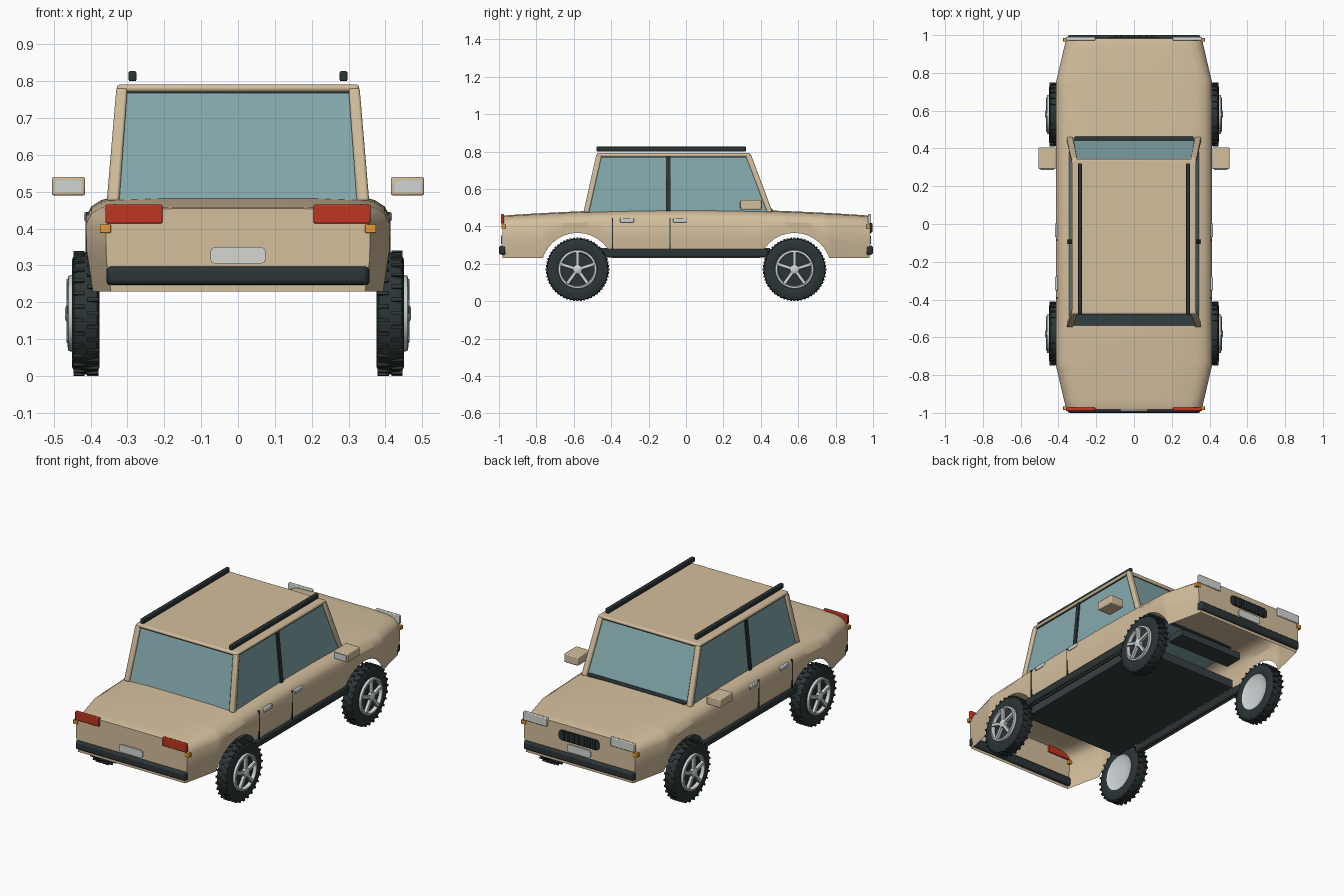
import bpy, bmesh, math
from mathutils import Vector, Matrix

if "Cube" in bpy.data.objects:
    bpy.data.objects.remove(bpy.data.objects["Cube"])


def material(name, rgb):
    m = bpy.data.materials.new(name)
    m.diffuse_color = (*rgb, 1)
    m.use_nodes = True
    m.node_tree.nodes["Principled BSDF"].inputs["Base Color"].default_value = m.diffuse_color
    return m


TAN = material("tan_paint", (0.66, 0.52, 0.34))
GLASS = material("blue_glass", (0.235, 0.40, 0.42))
DARK = material("dark_rubber", (0.025, 0.035, 0.037))
FLOOR = material("dark_underside", (0.04, 0.052, 0.056))
RED = material("red_lens", (0.52, 0.035, 0.016))
AMBER = material("amber_lens", (0.80, 0.32, 0.035))
SILVER = material("silver_metal", (0.62, 0.66, 0.67))
PALE = material("pale_plate", (0.66, 0.69, 0.64))


def finish(name, bm, mat, bevel=0, segs=2):
    bmesh.ops.recalc_face_normals(bm, faces=bm.faces)
    me = bpy.data.meshes.new(name)
    bm.to_mesh(me)
    bm.free()
    me.materials.append(mat)
    ob = bpy.data.objects.new(name, me)
    bpy.context.collection.objects.link(ob)
    if bevel:
        b = ob.modifiers.new("bevel", "BEVEL")
        b.width, b.segments = bevel, segs
    return ob


def add_box(bm, x, y, z, rot=None):
    c = Vector((sum(x) / 2, sum(y) / 2, sum(z) / 2))
    m = Matrix.Translation(c) @ Matrix.Diagonal((x[1] - x[0], y[1] - y[0], z[1] - z[0], 1))
    bmesh.ops.create_cube(bm, size=1, matrix=(rot @ m) if rot else m)


def box(name, mat, x, y, z, bevel=0, segs=2):
    bm = bmesh.new()
    add_box(bm, sorted(x), sorted(y), sorted(z))
    return finish(name, bm, mat, bevel, segs)


def hexa(name, mat, lower, upper, bevel=0):
    """Solid between a lower and an upper quad."""
    bm = bmesh.new()
    a = [bm.verts.new(p) for p in lower]
    b = [bm.verts.new(p) for p in upper]
    bm.faces.new(a)
    bm.faces.new(b)
    for i in range(4):
        j = (i + 1) % 4
        bm.faces.new((a[i], a[j], b[j], b[i]))
    return finish(name, bm, mat, bevel)


def plate(name, mat, x, z, y, r):
    """Plate facing y with rounded corners in x and z."""
    bm = bmesh.new()
    pts = []
    for k, (cx, cz) in enumerate([(x[1] - r, z[1] - r), (x[0] + r, z[1] - r),
                                  (x[0] + r, z[0] + r), (x[1] - r, z[0] + r)]):
        for a in (0, 45, 90):
            t = math.radians(a + 90 * k)
            pts.append((cx + r * math.cos(t), cz + r * math.sin(t)))
    rings = [[bm.verts.new((p[0], yy, p[1])) for p in pts] for yy in y]
    for ring in rings:
        bm.faces.new(ring)
    for i in range(len(pts)):
        j = (i + 1) % len(pts)
        bm.faces.new((rings[0][i], rings[0][j], rings[1][j], rings[1][i]))
    return finish(name, bm, mat)


def lathe(name, mat, profile, origin, side, n=40, closed=True):
    """Spin (x, radius) pairs about the axle."""
    bm = bmesh.new()
    rings = []
    for i in range(n):
        t = 2 * math.pi * i / n
        rings.append([bm.verts.new((origin[0] + side * x, origin[1] + r * math.cos(t),
                                    origin[2] + r * math.sin(t))) for x, r in profile])
    for i in range(n):
        a, b = rings[i], rings[(i + 1) % n]
        for k in range(len(profile) if closed else len(profile) - 1):
            l = (k + 1) % len(profile)
            bm.faces.new((a[k], a[l], b[l], b[k]))
    bmesh.ops.remove_doubles(bm, verts=bm.verts, dist=0.0002)
    return finish(name, bm, mat)


# Body shell: cross-sections along y, lower edge follows the wheel arches
AXLE, ARCH = 0.58, 0.195
foot = math.sqrt(ARCH ** 2 - 0.06 ** 2)


def lower_edge(y):
    d = abs(abs(y) - AXLE)
    return 0.17 + math.sqrt(ARCH ** 2 - d * d) if d < foot - 1e-5 else 0.23


half = [0, 0.2, AXLE - foot - 0.001]
half += [AXLE - foot * math.cos(math.pi * i / 16) * 0.9999 for i in range(17)]
half += [AXLE + foot + 0.001, 0.85, 0.93, 0.97, 0.982]
stations = [-y for y in reversed(half[1:])] + half
bm = bmesh.new()
rings = []
for y in stations:
    a = abs(y)
    w = 1 - 0.13 * max(0, a - 0.75) / 0.23
    top = 0.493 - 0.036 * a * a - (0.003 if a > 0.975 else 0)
    bot = lower_edge(y)
    sec = [(0.2, top - 0.001), (0.335, top - 0.006), (0.372, top - 0.016), (0.398, top - 0.033),
           (0.413, top - 0.06), (0.411, bot + (top - 0.06 - bot) * 0.5),
           (0.411 - (0.37 - bot) * 0.1, bot)]
    pts = [(-x, z) for x, z in reversed(sec)] + sec
    rings.append([bm.verts.new((x * w, y, z)) for x, z in pts])
for a, b in zip(rings, rings[1:]):
    for i in range(len(a) - 1):
        bm.faces.new((a[i], a[i + 1], b[i + 1], b[i]))
bm.faces.new(rings[0])
bm.faces.new(rings[-1])
finish("body_shell", bm, TAN)

# Underside
box("floor_pan", FLOOR, (-0.33, 0.33), (-0.53, 0.45), (0.235, 0.285))
box("engine_tray", FLOOR, (-0.21, 0.21), (0.55, 0.66), (0.28, 0.32))

# Cabin glass, roof and pillars
B0, B1, T0, T1, ZB, ZT = -0.538, 0.448, -0.463, 0.332, 0.475, 0.778


def rect(x, y0, y1, z):
    return [(-x, y0, z), (x, y0, z), (x, y1, z), (-x, y1, z)]


hexa("cabin_glass", GLASS, rect(0.345, B0, B1, ZB), rect(0.316, T0, T1, ZT))
box("roof", TAN, (-0.329, 0.329), (-0.478, 0.345), (0.771, 0.791), 0.009, 3)
hexa("roof_trim", DARK, rect(0.321, -0.469, 0.338, 0.767), rect(0.32, -0.467, 0.335, 0.772))
for s in (-1, 1):
    for name, yb, yt, d in (("rear_pillar", -0.548, -0.48, 1), ("front_pillar", 0.463, 0.348, -1)):
        def foot_quad(x, y, z, w):
            return [(s * x, y, z), (s * (x - w), y, z), (s * (x - w), y + d * 0.03, z),
                    (s * x, y + d * 0.03, z)]
        hexa(name, TAN, foot_quad(0.356, yb, 0.475, 0.034), foot_quad(0.33, yt, 0.782, 0.03), 0.007)
    hexa("middle_pillar", DARK, [(s * x, y, 0.48) for x, y in
         ((0.353, -0.107), (0.33, -0.107), (0.33, -0.083), (0.353, -0.083))],
         [(s * x, y, 0.775) for x, y in
         ((0.324, -0.107), (0.30, -0.107), (0.30, -0.083), (0.324, -0.083))])
    box("roof_rail", DARK, (s * 0.276, s * 0.297), (-0.478, 0.32), (0.80, 0.827), 0.004)
    # Sills, door seams, handles and mirrors
    box("sill", DARK, (s * 0.375, s * 0.414), (-0.44, 0.44), (0.234, 0.28), 0.01)
    for y in (-0.392, -0.085):
        box("door_seam", DARK, (s * 0.40, s * 0.4135), (y - 0.003, y + 0.003), (0.28, 0.445))
    for y in (-0.315, -0.033):
        box("door_handle", SILVER, (s * 0.40, s * 0.418), (y - 0.037, y + 0.037), (0.421, 0.444), 0.004)
    box("mirror_shell", TAN, (s * 0.415, s * 0.505), (0.29, 0.405), (0.49, 0.54), 0.005)
    box("mirror_glass", SILVER, (s * 0.424, s * 0.496), (0.286, 0.292), (0.499, 0.531))
box("windscreen_cowl", DARK, (-0.315, 0.315), (0.44, 0.463), (0.478, 0.495), 0.005)

# Lamps, bumpers and plates at both ends
for e, lamp_name, lens in ((-1, "tail_lamp", RED), (1, "head_lamp", PALE)):
    for s in (-1, 1):
        box(lamp_name, lens, (s * 0.205, s * 0.36), (e * 0.972, e * 0.99), (0.414, 0.465), 0.004)
        box("indicator", AMBER, (s * 0.345, s * 0.375), (e * 0.965, e * 0.986), (0.388, 0.411), 0.002)
    hexa("bumper", DARK,
         [(-0.36, e * 0.965, 0.245), (0.36, e * 0.965, 0.245), (0.36, e * 0.965, 0.30), (-0.36, e * 0.965, 0.30)],
         [(-0.35, e * 1.0, 0.25), (0.35, e * 1.0, 0.25), (0.35, e * 1.0, 0.295), (-0.35, e * 1.0, 0.295)], 0.01)
    plate("number_plate", PALE, (-0.075, 0.075), (0.305, 0.35), (e * 0.983, e * 0.99), 0.012)

# Grille with upright slats
plate("grille", DARK, (-0.13, 0.13), (0.362, 0.422), (0.983, 0.988), 0.018)
bm = bmesh.new()
for i in range(7):
    x = (i - 3) * 0.033
    add_box(bm, (x - 0.008, x + 0.008), (0.985, 0.996), (0.367, 0.417))
finish("grille_slats", bm, DARK, 0.003)

# Wheels
TYRE = [(-0.03, 0.095), (-0.036, 0.11), (-0.0375, 0.145), (-0.03, 0.162), (0, 0.166), (0.03, 0.162),
        (0.0375, 0.145), (0.036, 0.11), (0.03, 0.095)]
for s in (-1, 1):
    for y in (-AXLE, AXLE):
        o = Vector((s * 0.413, y, 0.17))
        lathe("tyre", DARK, TYRE, o, s)
        lathe("wheel_dish", DARK, [(0.028, 0.1), (0.032, 0.06), (0.034, 0.0)], o, s, closed=False)
        lathe("inner_dish", SILVER, [(-0.036, 0.104), (-0.03, 0.095), (-0.024, 0.05), (-0.022, 0)],
              o, s, closed=False)
        lathe("rim_ring", SILVER, [(0.03, 0.105), (0.047, 0.102), (0.049, 0.092), (0.03, 0.087)], o, s)
        lathe("hub_cap", SILVER, [(0.03, 0.026), (0.052, 0.024), (0.057, 0.014), (0.057, 0)],
              o, s, 20, False)
        bm = bmesh.new()
        for k in range(5):
            rot = Matrix.Translation(o) @ Matrix.Rotation(2 * math.pi * k / 5, 4, "X")
            add_box(bm, sorted((s * 0.034, s * 0.052)), (-0.009, 0.009), (0.015, 0.094), rot)
        finish("spokes", bm, SILVER, 0.002)
        # Staggered tread blocks
        bm = bmesh.new()
        for k in range(56):
            rot = Matrix.Translation(o) @ Matrix.Rotation(2 * math.pi * k / 56, 4, "X")
            x = (-0.034, -0.003) if k % 2 else (0.003, 0.034)
            add_box(bm, x, (-0.005, 0.005), (0.155, 0.17), rot)
        finish("tread_blocks", bm, DARK)

bpy.ops.object.select_all(action="SELECT")
bpy.context.view_layer.objects.active = bpy.data.objects["body_shell"]
bpy.ops.object.shade_smooth_by_angle(angle=math.radians(32))
